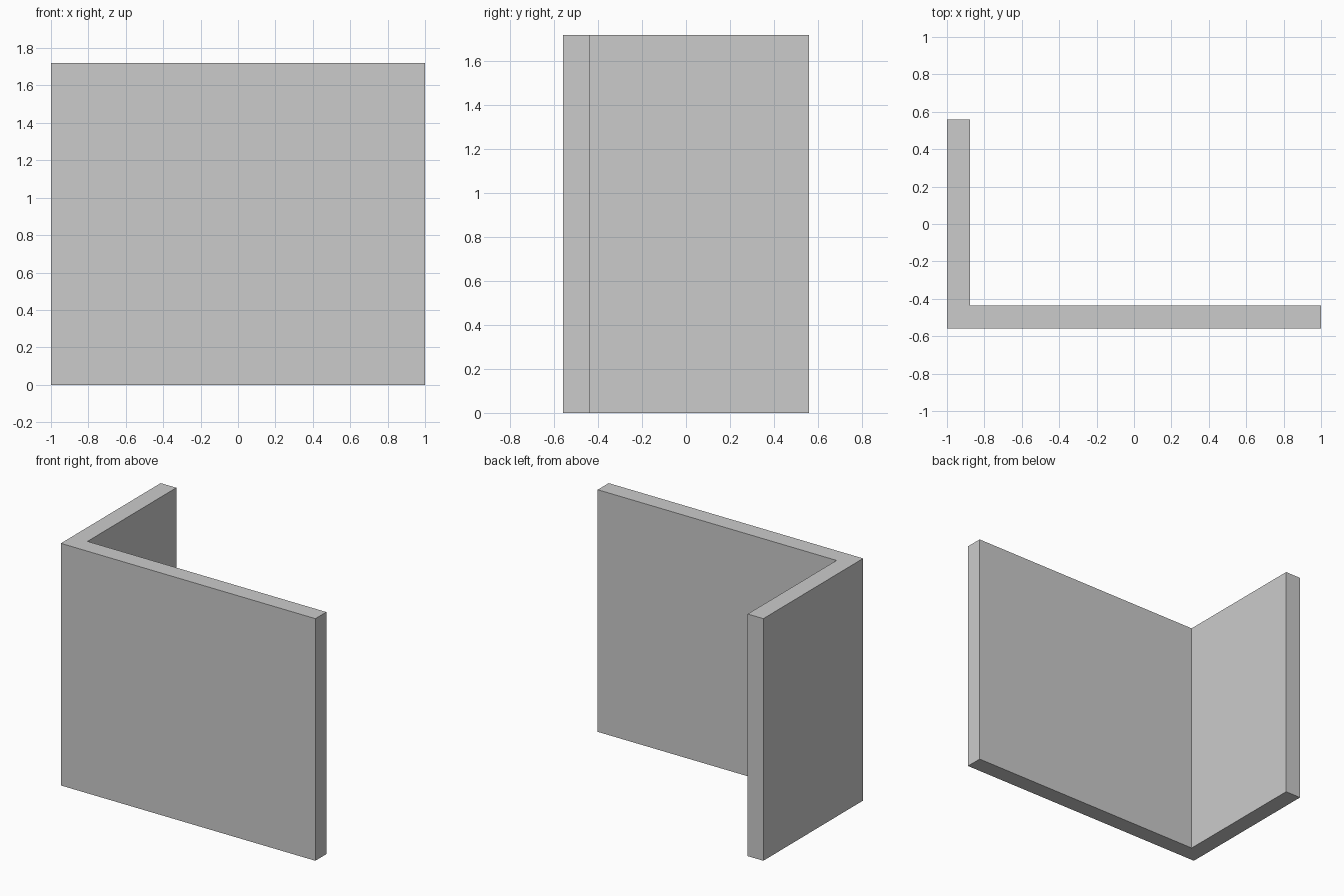
import bpy
import bmesh

if "Cube" in bpy.data.objects:
    bpy.data.objects.remove(bpy.data.objects["Cube"])

HEIGHT = 1.72
HALF_X, HALF_Y = 1.0, 0.56
THICK = 0.123


def extruded_profile(name, points, height):
    """Solid prism from a floor outline."""
    bm = bmesh.new()
    base = bm.faces.new([bm.verts.new((x, y, 0)) for x, y in points])
    top = bmesh.ops.extrude_face_region(bm, geom=[base], use_keep_orig=True)
    verts = [v for v in top["geom"] if isinstance(v, bmesh.types.BMVert)]
    bmesh.ops.translate(bm, vec=(0, 0, height), verts=verts)
    bmesh.ops.recalc_face_normals(bm, faces=bm.faces)
    mesh = bpy.data.meshes.new(name)
    bm.to_mesh(mesh)
    bm.free()
    obj = bpy.data.objects.new(name, mesh)
    bpy.context.collection.objects.link(obj)
    return obj


# L-shaped corner wall: long front panel and short left panel in one solid
outline = [
    (-HALF_X, -HALF_Y), (HALF_X, -HALF_Y),
    (HALF_X, -HALF_Y + THICK), (-HALF_X + THICK, -HALF_Y + THICK),
    (-HALF_X + THICK, HALF_Y), (-HALF_X, HALF_Y),
]
extruded_profile("corner_wall", outline, HEIGHT)
